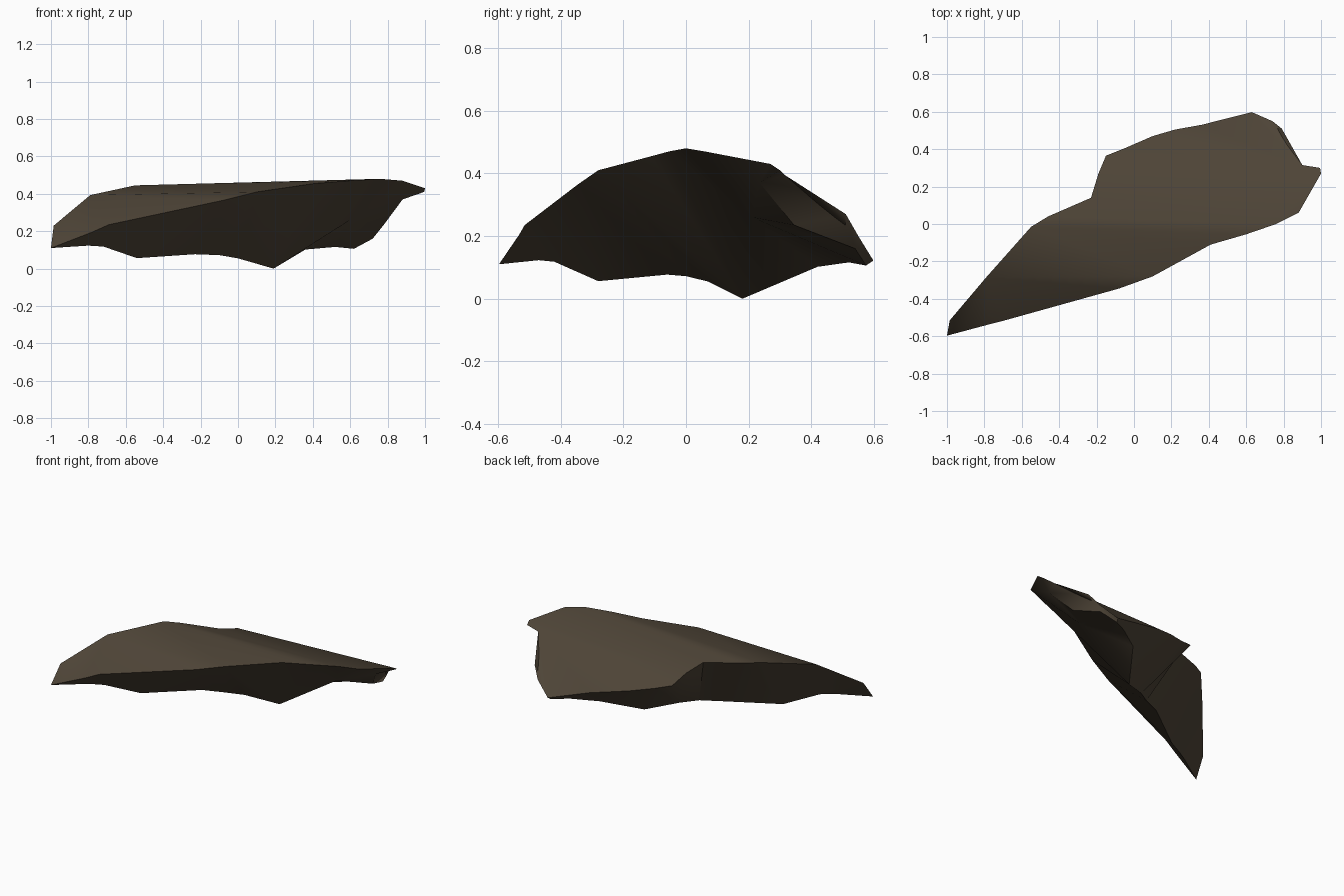
import bpy, bmesh, math

if "Cube" in bpy.data.objects:
    bpy.data.objects.remove(bpy.data.objects["Cube"])

# Rim of the slab: front edge (left tip to right corner), right end, back edge
TIP = (-1, -.597, .11)
CREST_L = (-.55, -.015, .445)
CREST_R = (.76, 0, .48)
SHOULDER = (-.79, -.285, .393)
LEFT_CORNER = (-.985, -.515, .23)
front_rim = [TIP, (-.91, -.562, .155), (-.78, -.538, .195), (-.69, -.515, .235),
             (-.08, -.345, .365), (.1, -.28, .41), (.41, -.11, .455),
             (.6, -.055, .47), CREST_R, (.88, .06, .47), (1, .27, .43)]
end_rim = [(1, .27, .43), (.995, .3, .41), (.9, .315, .395), (.79, .51, .27),
           (.74, .55, .2), (.63, .598, .122)]
back_rim = [(.63, .598, .122), (.36, .53, .203), (.22, .505, .237), (.1, .47, .262),
            (-.05, .405, .295), (-.15, .365, .324), (-.19, .27, .385),
            (-.23, .14, .42), (-.46, .04, .437), CREST_L, SHOULDER, LEFT_CORNER, TIP]

# Keel: lowest line under the slab, then the lower edge of the right end
keel = [TIP, (-.8, -.47, .123), (-.72, -.42, .118), (-.54, -.28, .056),
        (-.23, -.06, .077), (-.1, 0, .072), (0, .07, .055), (.19, .18, 0),
        (.36, .42, .102), (.52, .52, .116), (.62, .575, .106)]
end_low = [keel[-1], (.72, .54, .16), (.78, .345, .235), (.88, .235, .37)]
HOLLOW = (.6, .21, .26)

bm = bmesh.new()
cache = {}


def vert(p):
    if p not in cache:
        cache[p] = bm.verts.new(p)
    return cache[p]


def tri(*pts):
    if len(set(pts)) == 3:
        bm.faces.new([vert(p) for p in pts])


def along(p):
    """Position along the slab's long diagonal."""
    return p[0] + .55 * p[1]


def strip(a, b, key):
    """Join two point lines, both rising in key, with a band of triangles."""
    i = j = 0
    while i < len(a) - 1 or j < len(b) - 1:
        next_a = key(a[i + 1]) if i < len(a) - 1 else 99
        next_b = key(b[j + 1]) if j < len(b) - 1 else 99
        if next_a <= next_b:
            tri(a[i], a[i + 1], b[j])
            i += 1
        else:
            tri(a[i], b[j + 1], b[j])
            j += 1


def fan(center, pts):
    for p, q in zip(pts, pts[1:]):
        tri(center, p, q)


# Top: left nose, front slope, flat crest, then the back slope
tri(TIP, front_rim[1], LEFT_CORNER)
fan(SHOULDER, [LEFT_CORNER] + front_rim[1:6] + [CREST_L])
fan(CREST_L, front_rim[5:9])
fan(CREST_R, front_rim[8:] + back_rim[6:10])
fan(end_rim[2], end_rim[3:] + back_rim[1:7] + end_rim[:2])
# Back face
strip(back_rim[::-1], keel, along)
# Right end
strip(end_rim[:1:-1], end_low, lambda p: -p[1] if p != end_rim[2] else -.2)
fan(end_low[-1], end_rim[:3])
# Front underside and the hollow under the right end
strip(front_rim, keel[:8] + [HOLLOW, end_low[-1]], along)
fan(HOLLOW, keel[7:] + end_low[1:])

bmesh.ops.recalc_face_normals(bm, faces=bm.faces)
mesh = bpy.data.meshes.new("rock_slab")
bm.to_mesh(mesh)
bm.free()

stone = bpy.data.materials.new("dark brown stone")
stone.diffuse_color = (.076, .058, .038, 1)
stone.use_nodes = True
stone.node_tree.nodes["Principled BSDF"].inputs["Base Color"].default_value = stone.diffuse_color
mesh.materials.append(stone)
slab = bpy.data.objects.new("rock_slab", mesh)
bpy.context.collection.objects.link(slab)
bpy.context.view_layer.objects.active = slab
slab.select_set(True)
bpy.ops.object.shade_smooth_by_angle(angle=math.radians(45))
